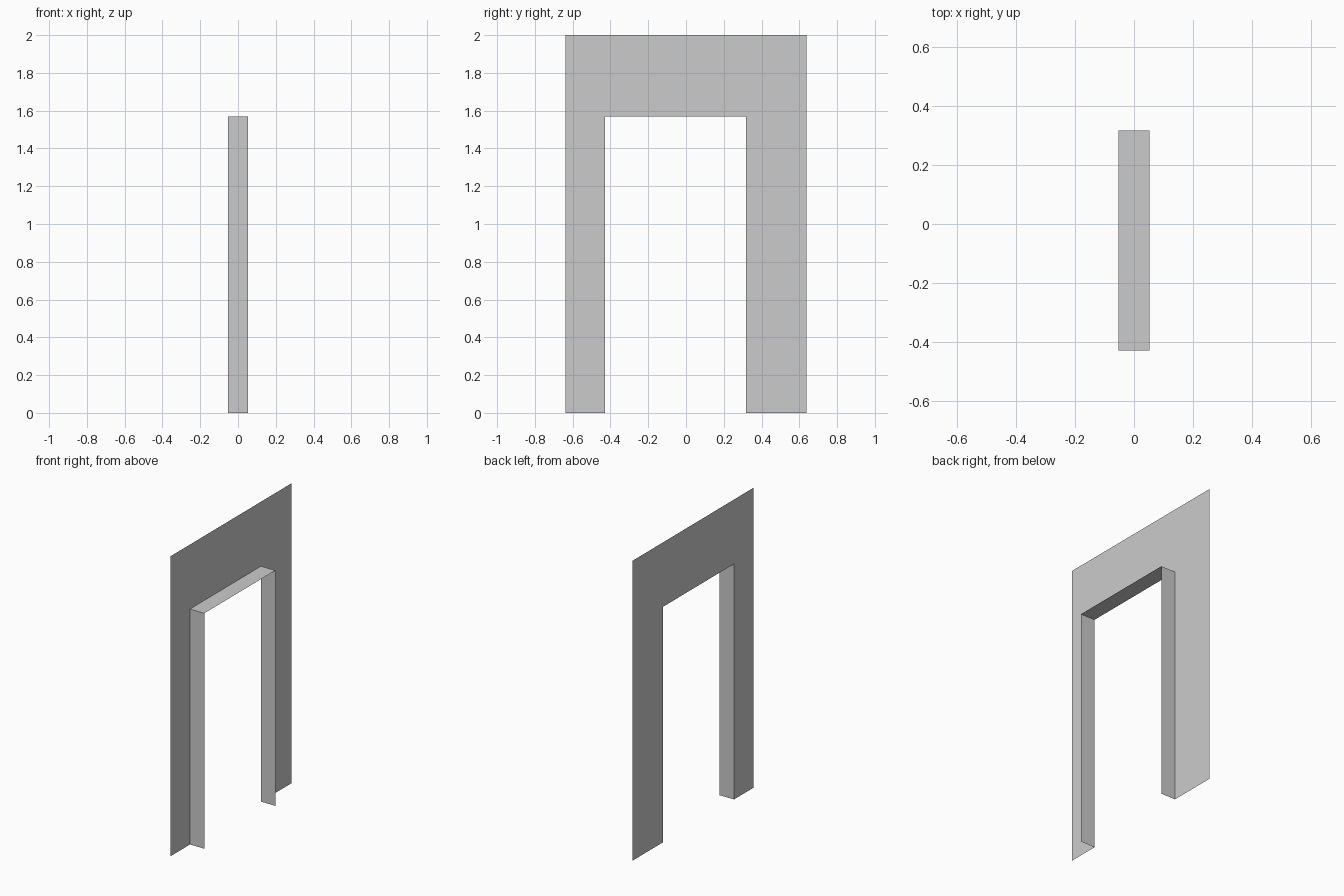
import bpy

cube = bpy.data.objects.get("Cube")
if cube:
    bpy.data.objects.remove(cube, do_unlink=True)

# Overall sizes
WALL_X, LIP_X = -0.053, 0.053
Y0, Y1, TOP = -0.638, 0.638, 2.0
OPEN_Y0, OPEN_Y1, OPEN_TOP = -0.43, 0.318, 1.57

# Plain grey plaster
grey = bpy.data.materials.new("plain_grey")
grey.use_nodes = True
colour = (0.6, 0.6, 0.6, 1)
grey.diffuse_color = colour
grey.node_tree.nodes["Principled BSDF"].inputs["Base Color"].default_value = colour


def sheet(name, verts, faces):
    mesh = bpy.data.meshes.new(name)
    mesh.from_pydata(verts, [], faces)
    mesh.materials.append(grey)
    obj = bpy.data.objects.new(name, mesh)
    bpy.context.collection.objects.link(obj)
    return obj


# Door opening path: up one jamb, across the head, down the other
opening = [(OPEN_Y0, 0), (OPEN_Y0, OPEN_TOP), (OPEN_Y1, OPEN_TOP), (OPEN_Y1, 0)]
outer = [(Y0, 0), (Y0, TOP), (Y1, TOP), (Y1, 0)]

# Thin wall sheet around the opening, three flat panels in one plane
wall = [(WALL_X, y, z) for y, z in outer + opening]
sheet("wall_panel", wall, [(i, i + 4, i + 5, i + 1) for i in range(3)])

# Lining of the opening, running from the wall to the free edge
lining = [(x, y, z) for x in (WALL_X, LIP_X) for y, z in opening]
sheet("opening_lining", lining, [(i, i + 4, i + 5, i + 1) for i in range(3)])
